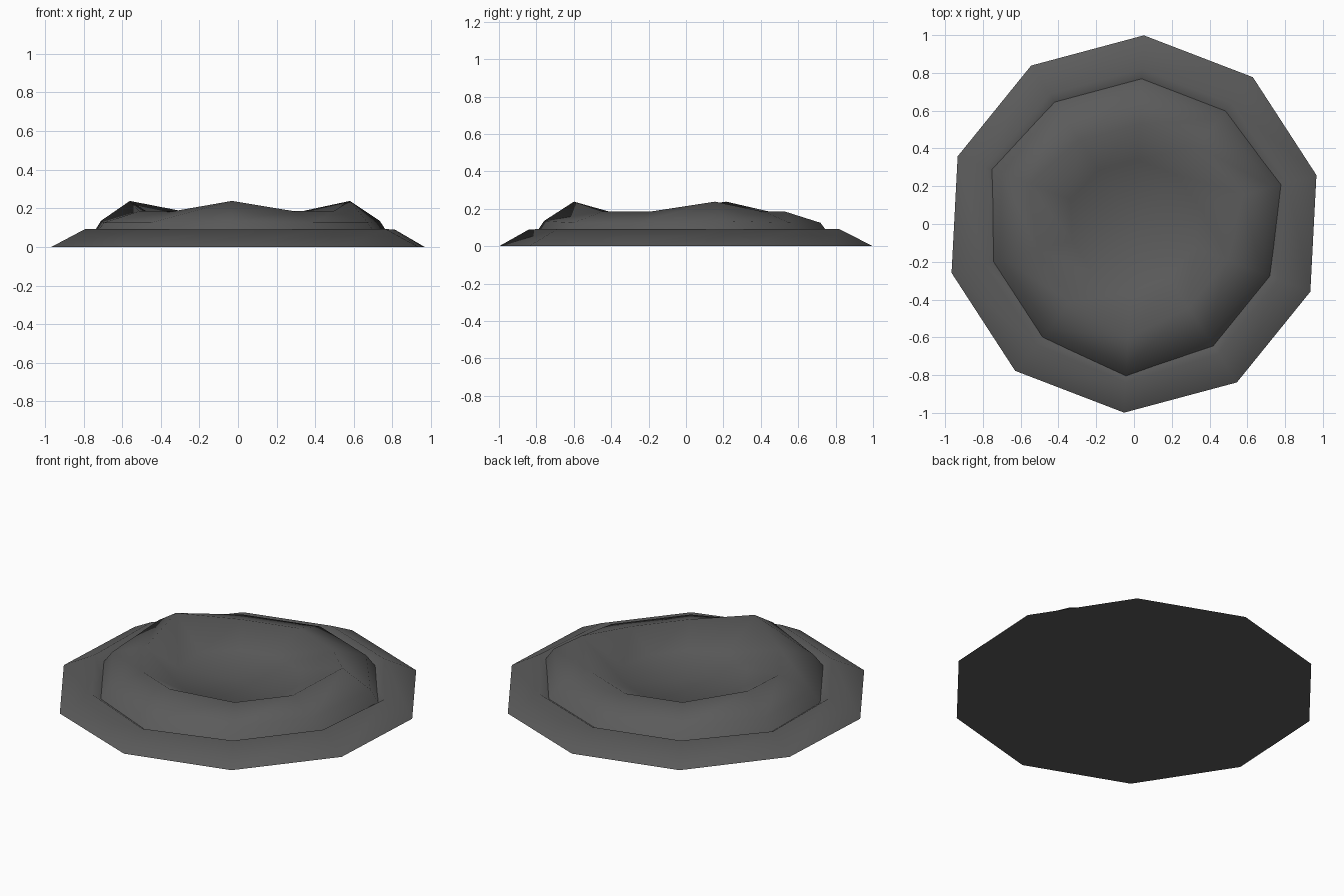
import bpy, bmesh, math

cube = bpy.data.objects.get("Cube")
if cube:
    bpy.data.objects.remove(cube, do_unlink=True)

SIDES = 10
TURN = math.radians(15)
HIGH = (0, 4, 7)          # corners where the rim peaks

stone = bpy.data.materials.new("dark_grey_stone")
stone.use_nodes = True
colour = (0.105, 0.105, 0.105, 1)
stone.diffuse_color = colour
bsdf = stone.node_tree.nodes["Principled BSDF"]
bsdf.inputs["Base Color"].default_value = colour
bsdf.inputs["Roughness"].default_value = 0.9


def ring_mesh(name, profile, cap_first=False, centre_z=None):
    """Loft rings from (low radius, low z, peak radius, peak z) rows."""
    bm = bmesh.new()
    rings = []
    for low_r, low_z, peak_r, peak_z in profile:
        ring = []
        for i in range(SIDES):
            r, z = (peak_r, peak_z) if i in HIGH else (low_r, low_z)
            a = TURN + i * math.tau / SIDES
            ring.append(bm.verts.new((r * math.cos(a), r * math.sin(a), z)))
        rings.append(ring)
    for outer, inner in zip(rings, rings[1:]):
        for i in range(SIDES):
            j = (i + 1) % SIDES
            bm.faces.new((outer[i], outer[j], inner[j], inner[i]))
    if cap_first:
        bm.faces.new(rings[0][::-1])
    if centre_z is not None:
        mid = bm.verts.new((0, 0, centre_z))
        for i in range(SIDES):
            bm.faces.new((rings[-1][i], rings[-1][(i + 1) % SIDES], mid))
    mesh = bpy.data.meshes.new(name)
    bm.to_mesh(mesh)
    bm.free()
    mesh.materials.append(stone)
    obj = bpy.data.objects.new(name, mesh)
    bpy.context.collection.objects.link(obj)
    bpy.ops.object.select_all(action="DESELECT")
    obj.select_set(True)
    bpy.context.view_layer.objects.active = obj
    bpy.ops.object.shade_smooth_by_angle(angle=math.radians(80))
    return obj


# Sloping outer skirt with a flat underside and an inward-turned lip
ring_mesh("outer_skirt", [
    (1.0, 0.0, 1.0, 0.0),
    (0.82, 0.092, 0.84, 0.09),
    (0.73, 0.03, 0.75, 0.03),
], cap_first=True)

# Raised crater bank with three peaks and a shallow bowl
ring_mesh("crater_bowl", [
    (0.79, 0.03, 0.83, 0.03),
    (0.72, 0.125, 0.76, 0.135),
    (0.53, 0.185, 0.60, 0.238),
    (0.34, 0.09, 0.36, 0.10),
], centre_z=0.07)
